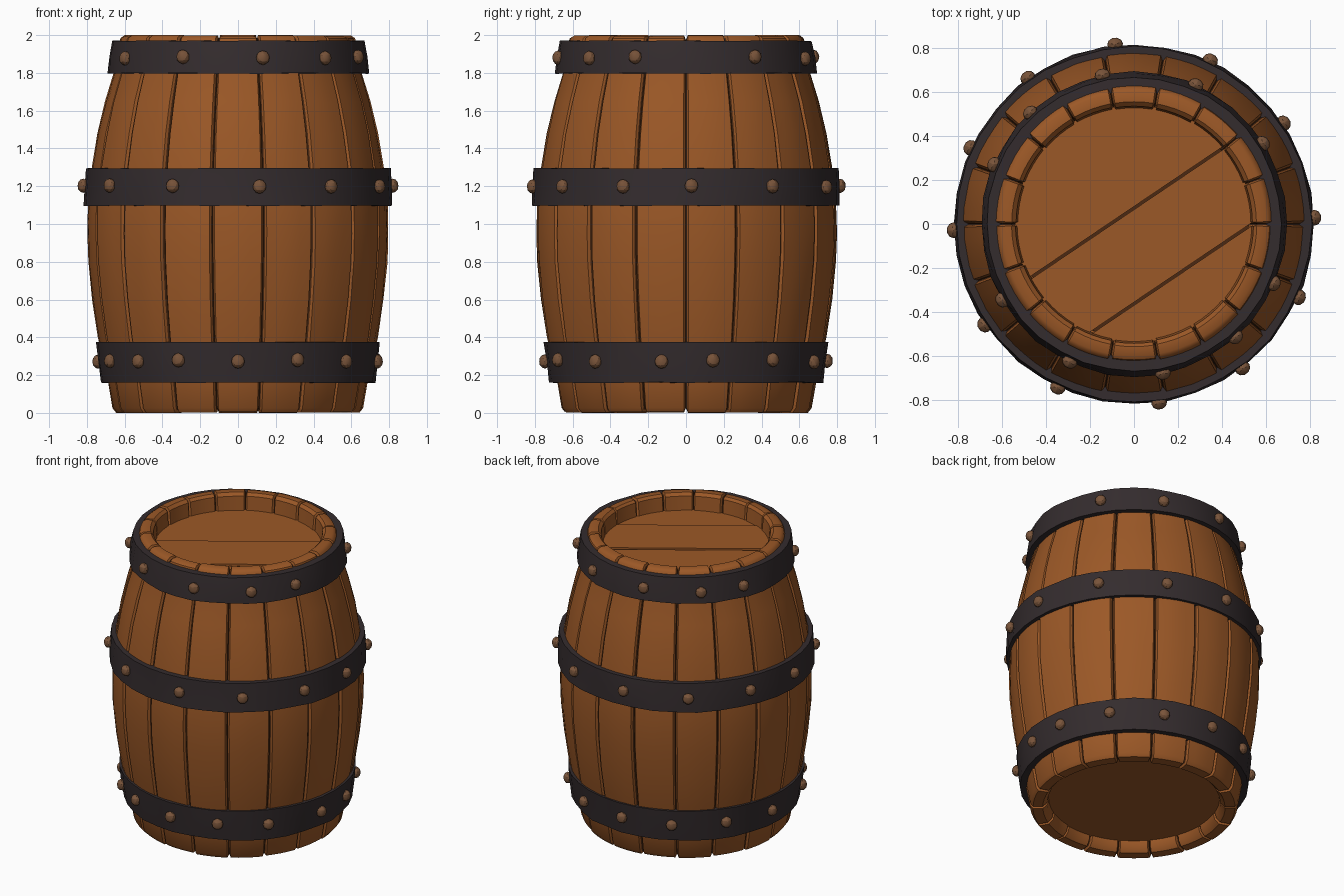
import bpy, bmesh, math, random
from mathutils import Vector, Matrix

if "Cube" in bpy.data.objects:
    bpy.data.objects.remove(bpy.data.objects["Cube"])

random.seed(7)


def material(name, rgb):
    m = bpy.data.materials.new(name)
    m.diffuse_color = (*rgb, 1)
    m.use_nodes = True
    m.node_tree.nodes["Principled BSDF"].inputs["Base Color"].default_value = m.diffuse_color
    return m


WOOD = material("brown wood", (0.33, 0.098, 0.020))
DARK = material("dark seam wood", (0.07, 0.022, 0.006))
IRON = material("dark iron", (0.034, 0.025, 0.027))
RIVET = material("rivet bronze", (0.19, 0.088, 0.042))


def finish(bm, name, mats, angle=35):
    bmesh.ops.recalc_face_normals(bm, faces=bm.faces)
    me = bpy.data.meshes.new(name)
    bm.to_mesh(me)
    bm.free()
    ob = bpy.data.objects.new(name, me)
    bpy.context.collection.objects.link(ob)
    for m in mats:
        me.materials.append(m)
    bpy.ops.object.select_all(action='DESELECT')
    ob.select_set(True)
    bpy.context.view_layer.objects.active = ob
    if angle:
        bpy.ops.object.shade_smooth_by_angle(angle=math.radians(angle))
    return ob


def revolve(name, profile, columns, offset, mats, mat_rule=None, angle=35):
    """Sweep a closed (r, z) profile round z; offset(i, j) sinks a point inward."""
    bm = bmesh.new()
    n = len(profile)
    rings = []
    for j, a in enumerate(columns):
        ring = []
        for i, (r, z) in enumerate(profile):
            p, q = profile[i - 1], profile[(i + 1) % n]
            nrm = Vector((-(q[1] - p[1]), q[0] - p[0])).normalized()
            d = offset(i, j)
            r2, z2 = r + nrm.x * d, z + nrm.y * d
            ring.append(bm.verts.new((r2 * math.cos(a), r2 * math.sin(a), z2)))
        rings.append(ring)
    for j in range(len(rings)):
        k = (j + 1) % len(rings)
        for i in range(n):
            m = (i + 1) % n
            f = bm.faces.new((rings[j][i], rings[k][i], rings[k][m], rings[j][m]))
            if mat_rule:
                f.material_index = mat_rule(j)
    return finish(bm, name, mats, angle)


# Staves: 18 bulging boards with sunken seams between them
STAVES = 18
steps = (0, 0.45, 1.0, 5.5, 10, 14.5, 19.0, 19.55)   # degrees inside one stave
columns = [math.radians(20 * s + d) for s in range(STAVES) for d in steps]
profile = [(0.54, 0.08), (0.55, 0.03), (0.58, 0.0), (0.645, 0.0), (0.665, 0.025),
           (0.69, 0.16), (0.745, 0.40), (0.775, 0.60), (0.795, 0.80), (0.80, 0.95),
           (0.797, 1.10), (0.775, 1.30), (0.745, 1.48), (0.705, 1.65), (0.66, 1.80),
           (0.635, 1.94), (0.622, 1.985), (0.60, 2.0), (0.555, 2.0), (0.535, 1.98),
           (0.525, 1.86), (0.45, 1.80), (0.45, 0.12)]
sink = [random.uniform(0, 0.008) for _ in range(STAVES)]
sink[4] = 0


def stave_offset(i, j):
    s, k = divmod(j, len(steps))
    if i > 20:
        return 0
    if k == 0:
        return 0.026
    if k in (1, 7):
        return 0.014 + sink[s]
    return sink[s] + (random.uniform(0, 0.003) if 4 < i < 15 else 0)


revolve("staves", profile, columns, stave_offset, [WOOD, DARK],
        lambda j: 1 if j % len(steps) in (0, 7) else 0, 40)


# Heads: planks cut from a disc along a diagonal
def plank(name, lo, hi, z, thick, radius=0.54):
    bm = bmesh.new()
    bmesh.ops.create_circle(bm, cap_ends=True, segments=48, radius=radius)
    nrm = Vector((-math.sin(math.radians(34)), math.cos(math.radians(34)), 0))
    for off, sign in ((hi, 1), (lo, -1)):
        geom = bm.verts[:] + bm.edges[:] + bm.faces[:]
        bmesh.ops.bisect_plane(bm, geom=geom, plane_co=nrm * off,
                               plane_no=nrm * sign, clear_outer=True)
    ext = bmesh.ops.extrude_face_region(bm, geom=bm.faces[:])
    top = [v for v in ext["geom"] if isinstance(v, bmesh.types.BMVert)]
    bmesh.ops.translate(bm, verts=top, vec=(0, 0, thick))
    bmesh.ops.translate(bm, verts=bm.verts, vec=(0, 0, z))
    return finish(bm, name, [WOOD])


for n, (lo, hi) in enumerate(((-0.6, -0.306), (-0.294, 0.054), (0.066, 0.6))):
    plank(f"top_head_plank_{n + 1}", lo, hi, 1.83, 0.055 + 0.006 * (n % 2))
plank("bottom_head", -0.6, 0.6, 0.07, 0.05, 0.56)

# Dark layer seen through the gaps of the top head
bm = bmesh.new()
bmesh.ops.create_circle(bm, cap_ends=True, segments=48, radius=0.52,
                        matrix=Matrix.Translation((0, 0, 1.86)))
finish(bm, "top_head_gap", [DARK])


# Iron hoops: slightly dented bands
def hoop(name, z0, z1, r0, r1, inner0, inner1):
    zm, rm = (z0 + z1) / 2, (r0 + r1) / 2 + 0.002
    prof = [(inner0, z0), (r0, z0), (rm, zm), (r1, z1), (inner1, z1)]
    cols = [math.tau * k / 36 for k in range(36)]
    revolve(name, prof, cols,
            lambda i, j: random.uniform(-0.004, 0.005) if 0 < i < 4 else 0,
            [IRON], None, 30)


hoop("bottom_hoop", 0.16, 0.375, 0.725, 0.752, 0.66, 0.71)
hoop("middle_hoop", 1.097, 1.295, 0.816, 0.806, 0.77, 0.75)
hoop("top_hoop", 1.797, 1.97, 0.693, 0.668, 0.63, 0.60)


# Rivets: small faceted studs round each hoop
def rivets(name, z, radius, angles):
    bm = bmesh.new()
    for a in angles:
        t = math.radians(a)
        mat = (Matrix.Translation((radius * math.cos(t), radius * math.sin(t),
                                   z + random.uniform(-0.006, 0.006)))
               @ Matrix.Rotation(t, 4, 'Z') @ Matrix.Diagonal((0.85, 1, 1.05, 1)))
        bmesh.ops.create_icosphere(bm, subdivisions=2, radius=0.036, matrix=mat)
    finish(bm, name, [RIVET], 20)


rivets("bottom_rivets", 0.275, 0.748,
       (11, 38, 65, 92, 118, 145, 172, 205, 225, 245, 270, 295, 320, 350))
rivets("middle_rivets", 1.20, 0.82,
       (2, 34, 65, 96, 126, 155, 182, 214, 245, 278, 307, 336))
rivets("top_rivets", 1.88, 0.69,
       (32, 66, 102, 133, 157, 210, 245, 281, 312, 337))
